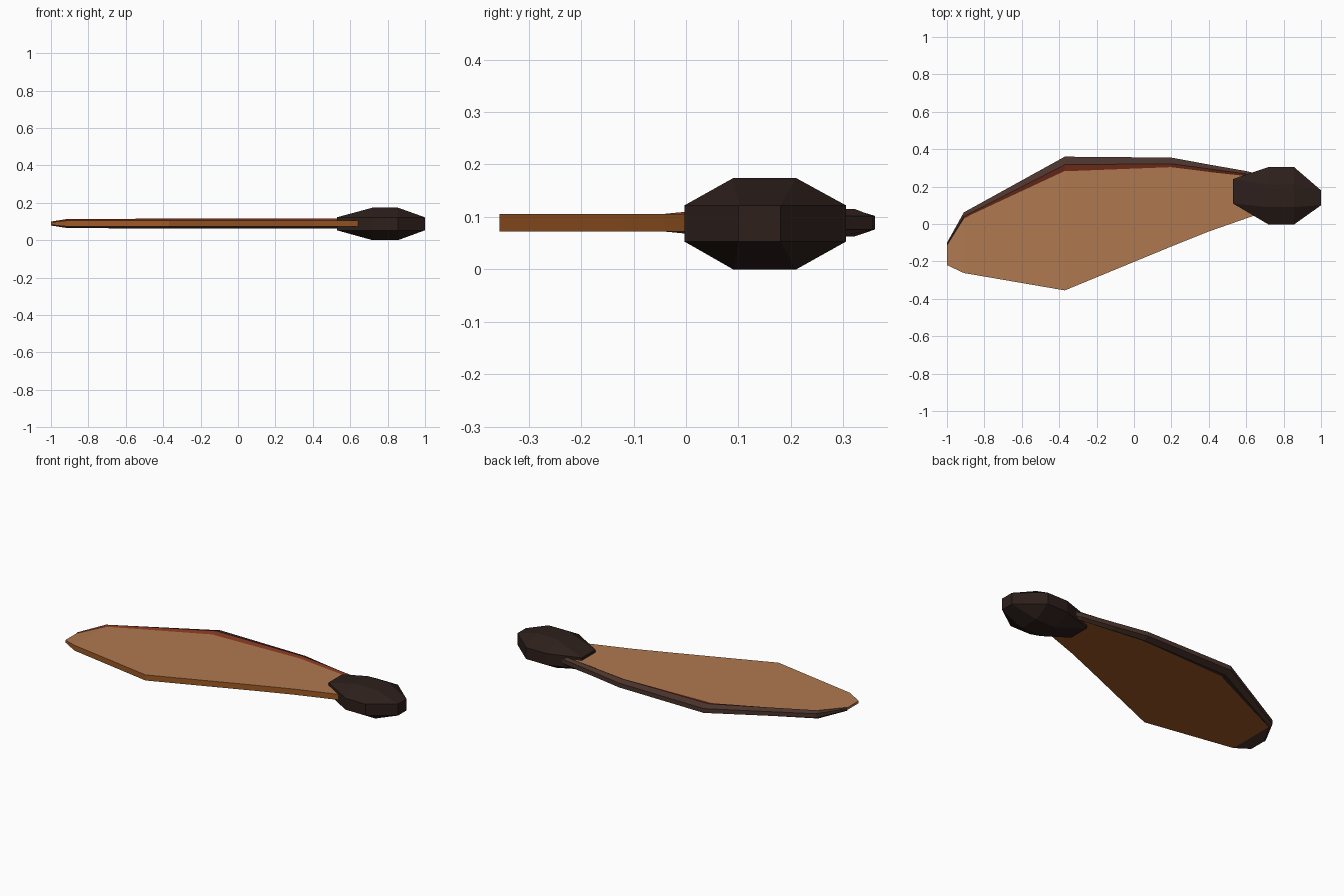
import bpy, bmesh
from itertools import product

if "Cube" in bpy.data.objects:
    bpy.data.objects.remove(bpy.data.objects["Cube"])

def material(name, rgb):
    m = bpy.data.materials.new(name)
    m.diffuse_color = (*rgb, 1)
    m.use_nodes = True
    m.node_tree.nodes["Principled BSDF"].inputs["Base Color"].default_value = m.diffuse_color
    return m

tan = material("tan", (0.43, 0.19, 0.08))
amber = material("amber", (0.34, 0.10, 0.018))
bark = material("bark", (0.07, 0.035, 0.026))
red = material("red_brown", (0.21, 0.035, 0.014))
dark = material("seed_brown", (0.026, 0.014, 0.011))

def finish(bm, name, mats):
    bmesh.ops.recalc_face_normals(bm, faces=bm.faces)
    me = bpy.data.meshes.new(name)
    bm.to_mesh(me)
    bm.free()
    for m in mats:
        me.materials.append(m)
    ob = bpy.data.objects.new(name, me)
    bpy.context.collection.objects.link(ob)
    return ob

def loft(name, rings, mats, slots, tip_slots=None):
    """Skin matching rings; slots gives the material of each side strip."""
    bm = bmesh.new()
    vs = [[bm.verts.new(p) for p in r] for r in rings]
    n = len(rings[0])
    for k, (a, b) in enumerate(zip(vs, vs[1:])):
        for i in range(n):
            j = (i + 1) % n
            f = bm.faces.new((a[i], a[j], b[j], b[i]))
            use = tip_slots if tip_slots and k == len(vs) - 2 else slots
            f.material_index = use[i]
    bm.faces.new(vs[0])
    bm.faces.new(vs[-1])
    return finish(bm, name, mats)

# Stations from root to tip: x, trailing y, rib inner y, crest y, outer y, thickness scale
stations = [
    (0.66, 0.05, 0.245, 0.255, 0.268, 0.95),
    (0.60, 0.03, 0.255, 0.268, 0.283, 1.0),
    (0.40, -0.04, 0.277, 0.295, 0.318, 1.0),
    (0.20, -0.12, 0.302, 0.322, 0.355, 1.0),
    (-0.37, -0.355, 0.28, 0.317, 0.36, 1.0),
    (-0.91, -0.262, 0.028, 0.04, 0.062, 0.95),
    (-1.00, -0.22, -0.115, -0.108, -0.10, 0.4),
]
ZC = 0.089

# Wing membrane: tan on top, amber edge and underside
wing = []
for x, y0, y1, yc, y2, s in stations:
    h = 0.017 * s
    wing.append([(x, y0, ZC - h), (x, yc, ZC - h), (x, yc, ZC + h), (x, y0, ZC + h)])
loft("wing_blade", wing, [tan, amber, bark], [1, 1, 0, 1], [2, 1, 0, 1])

# Stiff leading rib: bevelled section with a red inner slope
rib = []
for x, y0, y1, yc, y2, s in stations:
    h, c, o = 0.016 * s, 0.026 * s, 0.013 * s
    rib.append([(x, y1, ZC - h), (x, yc, ZC - c), (x, y2, ZC - o),
                (x, y2, ZC + o), (x, yc, ZC + c), (x, y1, ZC + h)])
loft("wing_rib", rib, [bark, red], [0, 0, 0, 0, 1, 0])

# Faceted seed: hull of a box with chamfered edges and corners
bm = bmesh.new()
xs, ys, zs = (0.72, 0.855), (0.09, 0.21), (0.053, 0.122)
for i, j, k in product((0, 1), repeat=3):
    bm.verts.new(((0.528, 1.0)[i], ((0.11, 0.24), (0.10, 0.18))[i][j], zs[k]))
    bm.verts.new((xs[i], (-0.003, 0.305)[j], zs[k]))
    bm.verts.new((xs[i], ys[j], (0.0, 0.174)[k]))
bmesh.ops.convex_hull(bm, input=bm.verts)
finish(bm, "seed_pod", [dark])
